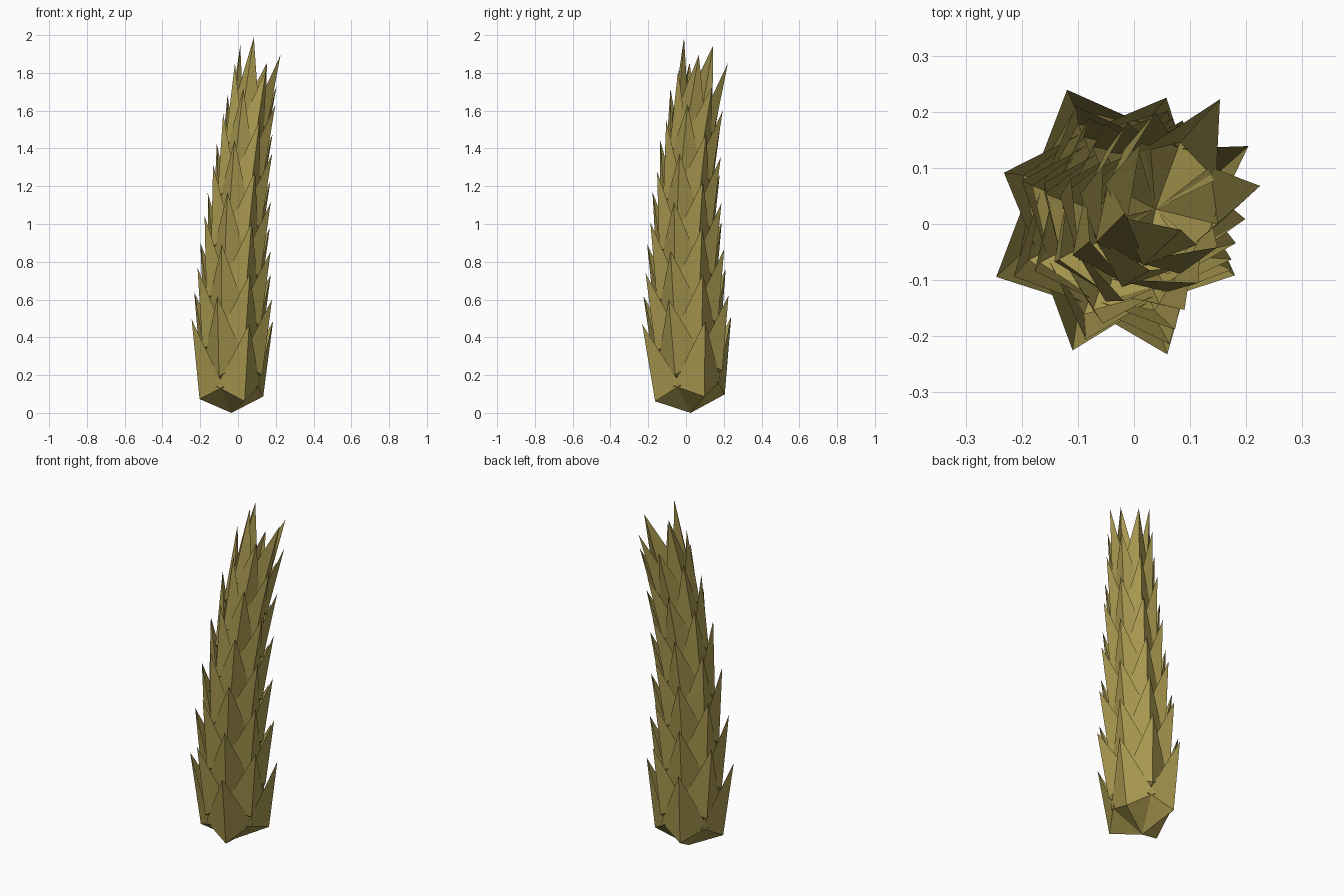
import bpy
import bmesh
from math import radians, sin, cos
from mathutils import Vector

if "Cube" in bpy.data.objects:
    bpy.data.objects.remove(bpy.data.objects["Cube"], do_unlink=True)

bark = bpy.data.materials.new("olive_bark")
bark.use_nodes = True
colour = (0.40, 0.32, 0.08, 1)
bark.diffuse_color = colour
bark.node_tree.nodes["Principled BSDF"].inputs["Base Color"].default_value = colour

WHORLS = 12      # rings of four scales up the trunk
STEP = 0.13      # height between rings
LENGTH = 0.49    # length of one scale


def spine(z):
    """Centre of the curved trunk at a height."""
    t = max(z, 0) / 2
    return Vector((-0.035 + 0.17 * t ** 2.5, 0.025 - 0.1 * t + 0.2 * t ** 3, z))


def place(angle, radius, side, z):
    """Point around the slightly oval trunk, tilted to follow its lean."""
    offset = Vector(((cos(angle) * radius - sin(angle) * side) * 0.96,
                     (sin(angle) * radius + cos(angle) * side) * 1.05, 0))
    tilt = (spine(z + 0.02) - spine(z)) * 100
    tilt.z = 0
    return spine(z) + offset - Vector((0, 0, offset.dot(tilt)))


def add_scale(bm, angle, z, f):
    """One keeled, pointed scale; f runs from 0 at the foot to 1 at the top."""
    size = 1 - 0.42 * f
    root = bm.verts.new(place(angle, 0, 0, z))
    keel = bm.verts.new(place(angle, 0.19 * size, 0, z + 0.08))
    tip = bm.verts.new(place(angle, 0.243 * (1 - 0.52 * f), 0, z + LENGTH))
    right, left = [bm.verts.new(place(angle, 0.10 * size, s * 0.13 * size, z + 0.155))
                   for s in (-1, 1)]
    for face in ((root, right, keel), (root, keel, left),
                 (keel, right, tip), (keel, tip, left)):
        bm.faces.new(face)


# Trunk: rings of four scales, each ring turned by half a gap
bm = bmesh.new()
for ring in range(WHORLS):
    for quarter in range(4):
        angle = radians(22.5 + 45.4 * ring + 90 * quarter)
        add_scale(bm, angle, STEP * ring, ring / (WHORLS - 1))

mesh = bpy.data.meshes.new("trunk_scales")
bm.to_mesh(mesh)
bm.free()
mesh.materials.append(bark)
trunk = bpy.data.objects.new("trunk_scales", mesh)
bpy.context.collection.objects.link(trunk)
